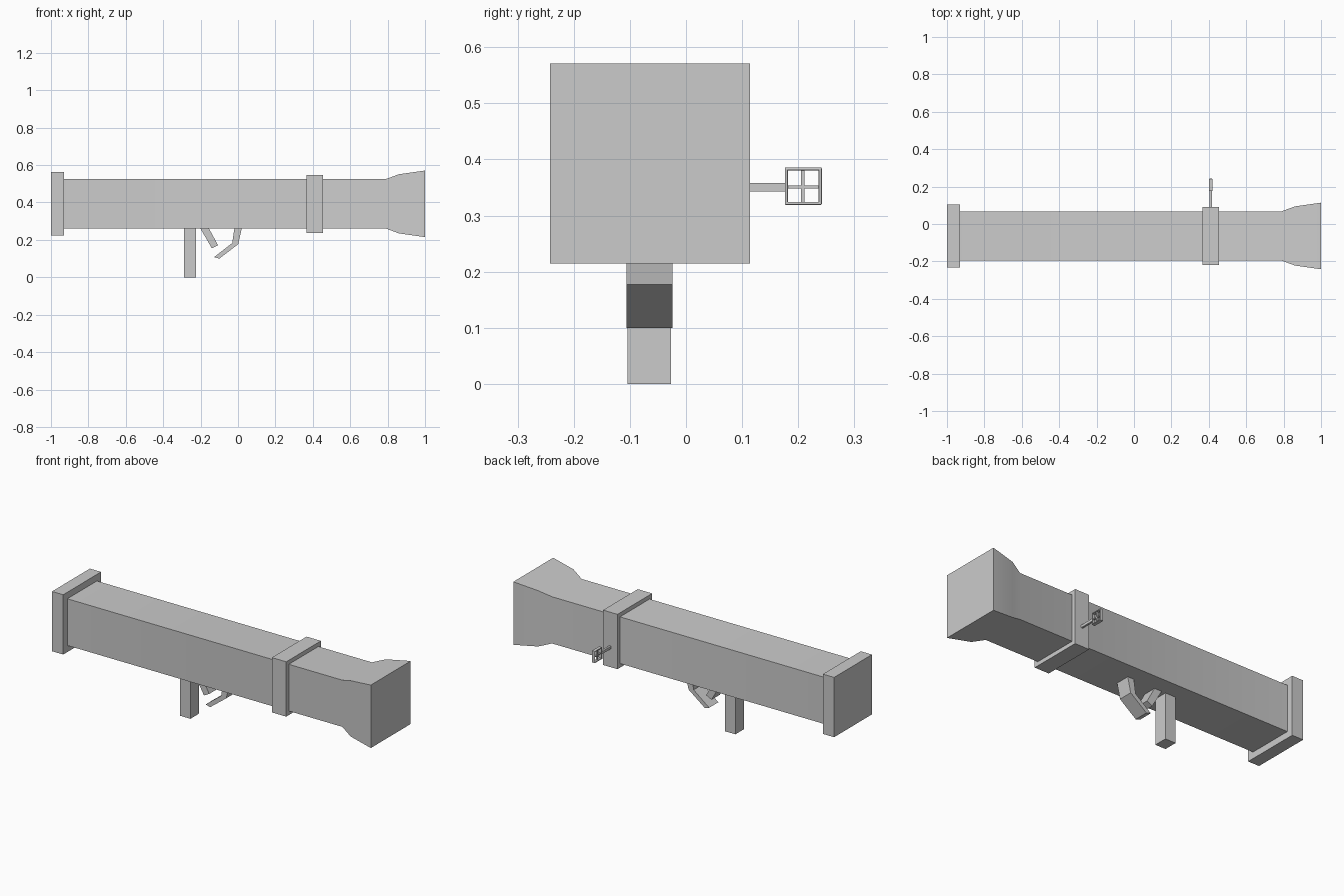
import bpy, bmesh

if "Cube" in bpy.data.objects:
    bpy.data.objects.remove(bpy.data.objects["Cube"])

CY, CZ = -0.064, 0.393   # axis of the square tube


def finish(name, bm, smooth=False):
    bmesh.ops.recalc_face_normals(bm, faces=bm.faces)
    mesh = bpy.data.meshes.new(name)
    bm.to_mesh(mesh)
    bm.free()
    ob = bpy.data.objects.new(name, mesh)
    bpy.context.collection.objects.link(ob)
    if smooth:
        bpy.ops.object.select_all(action='DESELECT')
        ob.select_set(True)
        bpy.context.view_layer.objects.active = ob
        bpy.ops.object.shade_smooth_by_angle(angle=0.6)
    return ob


def square_loft(name, sections, smooth=False):
    """Square rings (x, half width) along the tube axis, capped at both ends."""
    bm = bmesh.new()
    rings = [[bm.verts.new((x, CY + sy * h, CZ + sz * h))
              for sy, sz in ((-1, -1), (1, -1), (1, 1), (-1, 1))]
             for x, h in sections]
    for a, b in zip(rings, rings[1:]):
        for i in range(4):
            j = (i + 1) % 4
            bm.faces.new((a[i], a[j], b[j], b[i]))
    bm.faces.new(rings[0])
    bm.faces.new(rings[-1])
    return finish(name, bm, smooth)


def side_prism(name, outline, y0, y1, smooth=False):
    """Extrude an (x, z) outline from y0 to y1."""
    bm = bmesh.new()
    face = bm.faces.new([bm.verts.new((x, y0, z)) for x, z in outline])
    ext = bmesh.ops.extrude_face_region(bm, geom=[face])
    verts = [v for v in ext['geom'] if isinstance(v, bmesh.types.BMVert)]
    bmesh.ops.translate(bm, verts=verts, vec=(0, y1 - y0, 0))
    return finish(name, bm, smooth)


def box(name, x, y, z, bevel=0):
    """Box from (min, max) ranges."""
    ob = side_prism(name, [(x[0], z[0]), (x[1], z[0]), (x[1], z[1]), (x[0], z[1])], *y)
    if bevel:
        mod = ob.modifiers.new("bevel", 'BEVEL')
        mod.width = bevel
        mod.segments = 2
    return ob


# Tube with flared muzzle, and its two collars
square_loft("launch_tube", [(-0.97, 0.132), (0.79, 0.132), (0.86, 0.158), (1.0, 0.178)], True)
square_loft("rear_collar", [(-1.0, 0.169), (-0.93, 0.169)])
square_loft("middle_collar", [(0.365, 0.155), (0.455, 0.155)])

# Grip, trigger and bent guard
box("grip", (-0.29, -0.225), (-0.104, -0.027), (0, 0.27))
side_prism("trigger", [(-0.206, 0.27), (-0.16, 0.27), (-0.107, 0.172), (-0.14, 0.155)],
           -0.104, -0.027)
side_prism("trigger_guard", [(-0.018, 0.27), (0.022, 0.27), (0.001, 0.177), (-0.1, 0.1),
                             (-0.128, 0.108), (-0.031, 0.183)], -0.106, -0.024, True)

# Side sight: arm, square frame and crosshair
box("sight_arm", (0.405, 0.416), (0.08, 0.179), (0.343, 0.358))
SX = (0.401, 0.42)
T = 0.0055
Y0, Y1, Z0, Z1 = 0.176, 0.242, 0.319, 0.386
for label, y in (("inner", Y0), ("outer", Y1 - T)):
    box("sight_frame_" + label, SX, (y, y + T), (Z0, Z1), 0.002)
for label, z in (("bottom", Z0), ("top", Z1 - T)):
    box("sight_frame_" + label, SX, (Y0, Y1), (z, z + T), 0.002)
box("crosshair_vertical", (0.406, 0.415), (0.205, 0.211), (Z0 + 0.003, Z1 - 0.003))
box("crosshair_horizontal", (0.406, 0.415), (Y0 + 0.003, Y1 - 0.003), (0.348, 0.354))
